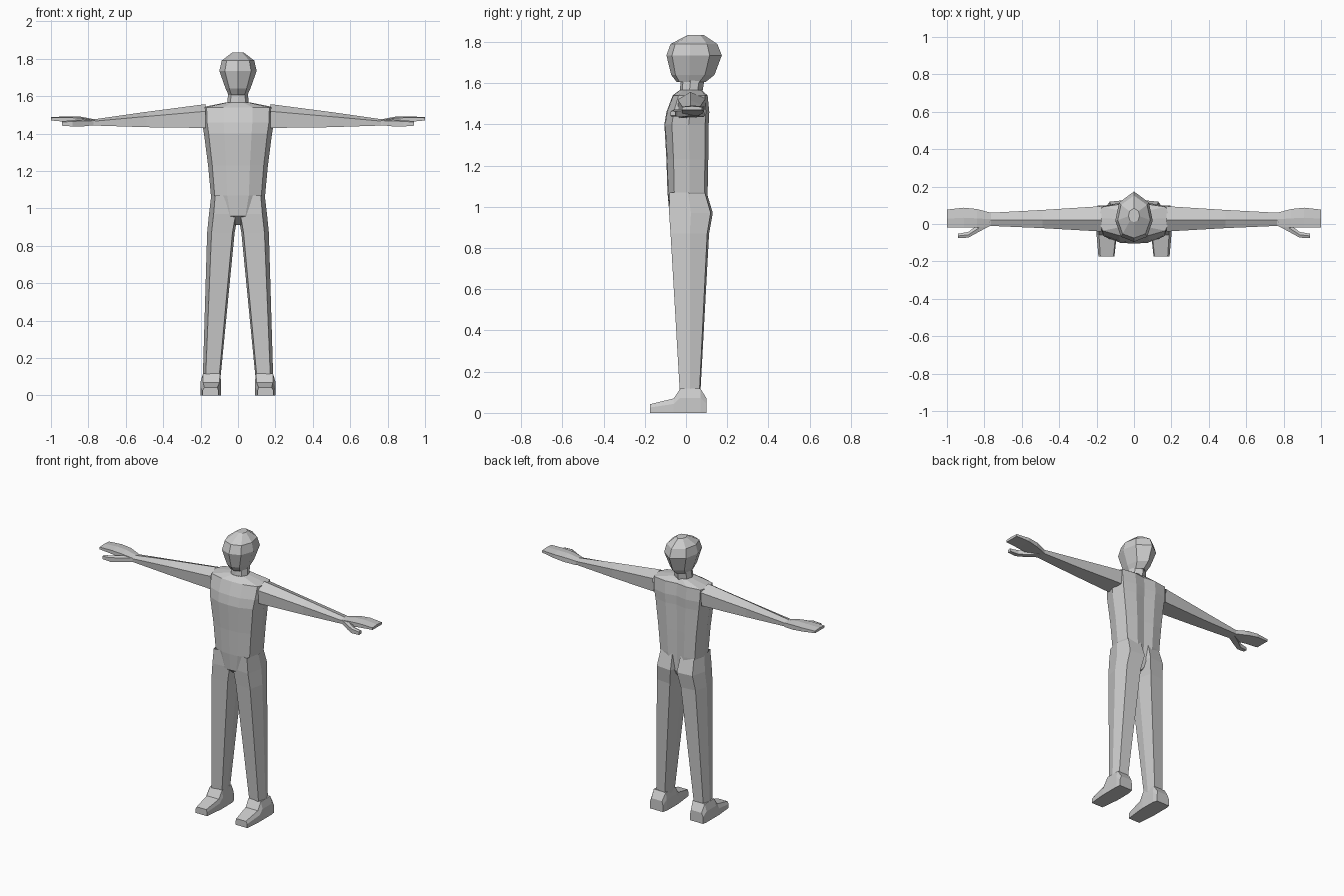
import bpy, bmesh

if "Cube" in bpy.data.objects:
    bpy.data.objects.remove(bpy.data.objects["Cube"])

grey = bpy.data.materials.new("plain grey")
grey.diffuse_color = (0.6, 0.6, 0.6, 1)
grey.use_nodes = True
grey.node_tree.nodes["Principled BSDF"].inputs["Base Color"].default_value = grey.diffuse_color


def loft(name, axis, shape, sections, mirror=False, caps=(True, True)):
    """Skin a unit cross-section through boxes (t, a0, a1, b0, b1) along an axis."""
    bm = bmesh.new()
    rings = []
    for t, a0, a1, b0, b1 in sections:
        ring = []
        for u, v in shape:
            a, b = a0 + (a1 - a0) * u, b0 + (b1 - b0) * v
            co = {"x": (t, a, b), "y": (a, t, b), "z": (a, b, t)}[axis]
            ring.append(bm.verts.new(co))
        rings.append(ring)
    n = len(shape)
    for r, s in zip(rings, rings[1:]):
        for i in range(n):
            j = (i + 1) % n
            bm.faces.new((r[i], r[j], s[j], s[i]))
    if caps[0]:
        bm.faces.new(rings[0])
    if caps[1]:
        bm.faces.new(rings[-1])
    bmesh.ops.recalc_face_normals(bm, faces=bm.faces[:])
    # open lofts: make sure the walls point away from the core
    ring_mid = sum((v.co for v in rings[0] + rings[1]), rings[0][0].co * 0) / (2 * n)
    wall = sum((f.calc_center_median() - ring_mid).dot(f.normal) for f in bm.faces[:] if
               all(v in rings[0] or v in rings[1] for v in f.verts))
    if wall < 0:
        bmesh.ops.reverse_faces(bm, faces=bm.faces[:])
    mesh = bpy.data.meshes.new(name)
    bm.to_mesh(mesh)
    bm.free()
    mesh.materials.append(grey)
    ob = bpy.data.objects.new(name, mesh)
    bpy.context.collection.objects.link(ob)
    if mirror:
        ob.modifiers.new("Mirror", "MIRROR").use_axis[0] = True
    return ob


def symmetric(half):
    """Half outline (front centre to back centre) -> full closed outline."""
    right = [(0.5 + x / 2, y) for x, y in half]
    left = [(0.5 - x / 2, y) for x, y in reversed(half[1:-1])]
    return right + left


def centred(rows):
    return [(z, -w, w, f, b) for z, w, f, b in rows]


# Torso, from crotch to shoulders
torso_shape = symmetric([(0, 0), (.4, .02), (.86, .17), (1, .55), (.87, .92), (.4, 1), (0, .94)])
loft("torso", "z", torso_shape, centred([
    (.91, .02, -.02, .06), (.96, .10, -.08, .10), (1.07, .145, -.09, .105),
    (1.23, .16, -.095, .108), (1.40, .182, -.105, .11), (1.46, .192, -.095, .113),
    (1.54, .195, -.065, .105), (1.567, .06, -.03, .075)]))

# Neck and head
head_shape = symmetric([(0, 0), (.7, .1), (1, .42), (.8, .78), (0, 1)])
loft("neck", "z", head_shape, centred([
    (1.56, .058, -.03, .08), (1.62, .052, -.025, .09)]), caps=(False, False))
loft("head", "z", head_shape, centred([
    (1.605, .05, -.045, .095), (1.64, .066, -.072, .138), (1.735, .10, -.095, .174),
    (1.79, .087, -.075, .152), (1.834, .03, .01, .085)]))

# Legs
leg_shape = [(.08, .05), (.84, 0), (1, .5), (.84, .95), (.15, 1), (0, .5)]
loft("leg", "z", leg_shape, [
    (.10, .093, .188, -.03, .07), (.87, .018, .165, -.075, .112),
    (.97, .0, .155, -.082, .13), (1.07, .01, .143, -.08, .10)], True, (False, False))

# Feet
foot_shape = [(0, 0), (1, 0), (1, .62), (.88, 1), (.06, 1), (0, .62)]
loft("foot", "y", foot_shape, [
    (-.175, .105, .19, 0, .042), (-.06, .092, .2, 0, .07), (-.028, .09, .2, 0, .118),
    (.07, .092, .2, 0, .118), (.10, .1, .195, 0, .07)], True)

# Arms
arm_shape = [(.05, 0), (0, .7), (.45, 1), (1, .75), (.95, .05)]
loft("arm", "x", arm_shape, [
    (.175, -.04, .095, 1.43, 1.557), (.49, -.022, .075, 1.434, 1.516),
    (.77, -.01, .06, 1.443, 1.476)], True, (False, False))

# Hands and thumbs
hand_shape = [(0, 0), (0, .8), (.5, 1), (1, .8), (1, 0)]
loft("hand", "x", hand_shape, [
    (.765, -.01, .06, 1.443, 1.476), (.84, -.02, .08, 1.452, 1.49),
    (.91, -.02, .087, 1.462, 1.492), (1.0, -.02, .077, 1.47, 1.488)], True, (False, True))
loft("thumb", "x", hand_shape, [
    (.77, -.01, .035, 1.445, 1.475), (.83, -.042, .0, 1.438, 1.474),
    (.885, -.073, -.042, 1.438, 1.472), (.94, -.075, -.052, 1.442, 1.466)], True, (False, True))
